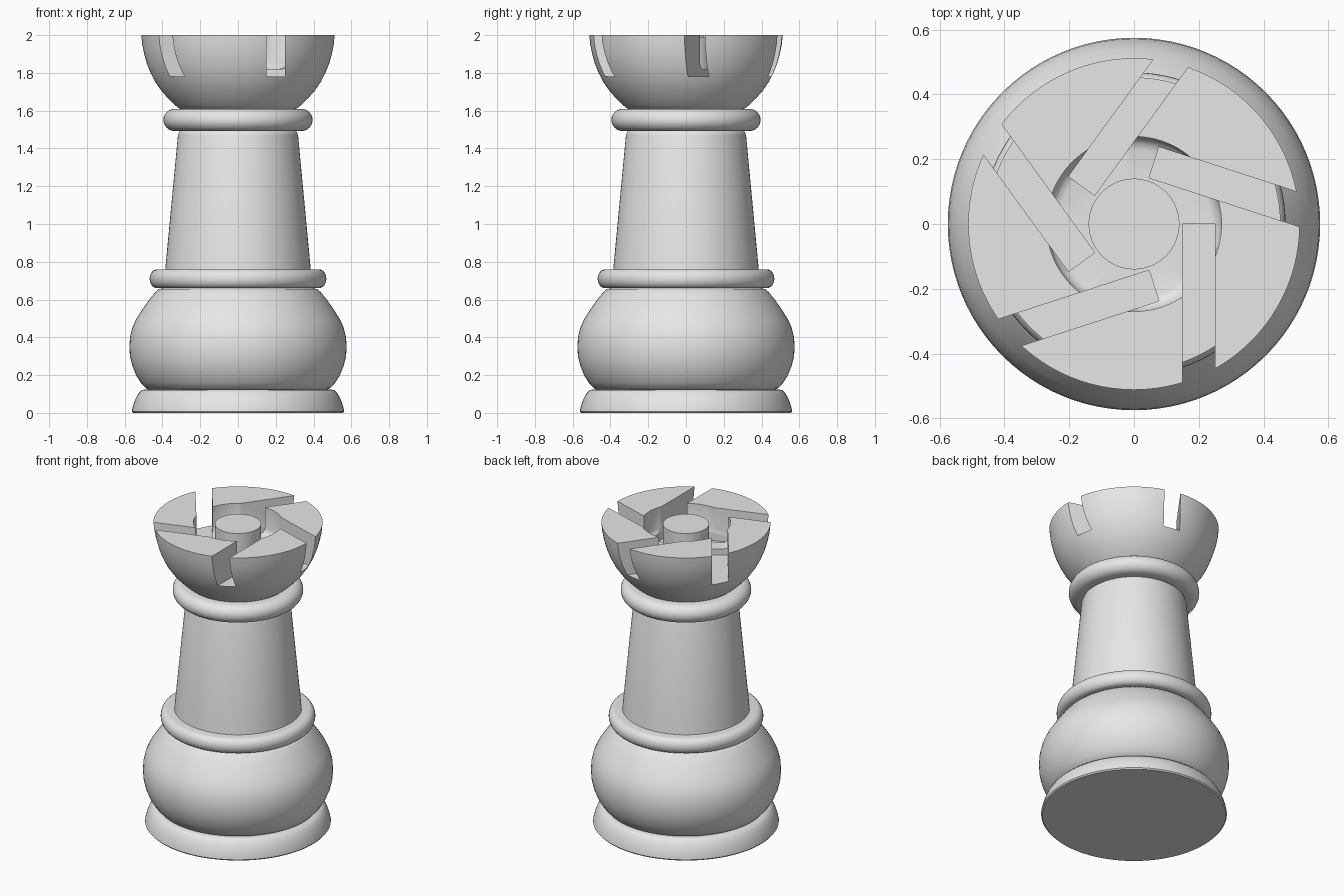
import bpy
import bmesh
from math import cos, sin, pi, radians
from mathutils import Matrix, Vector

if "Cube" in bpy.data.objects:
    bpy.data.objects.remove(bpy.data.objects["Cube"], do_unlink=True)

grey = bpy.data.materials.new("light_grey")
grey.use_nodes = True
grey.diffuse_color = (0.8, 0.8, 0.8, 1)
grey.node_tree.nodes["Principled BSDF"].inputs["Base Color"].default_value = (0.8, 0.8, 0.8, 1)


def add_object(name, bm):
    bmesh.ops.recalc_face_normals(bm, faces=bm.faces)
    mesh = bpy.data.meshes.new(name)
    bm.to_mesh(mesh)
    bm.free()
    mesh.materials.append(grey)
    obj = bpy.data.objects.new(name, mesh)
    bpy.context.collection.objects.link(obj)
    return obj


def smooth(obj):
    bpy.ops.object.select_all(action='DESELECT')
    obj.select_set(True)
    bpy.context.view_layer.objects.active = obj
    bpy.ops.object.shade_smooth_by_angle(angle=radians(35))


def lathe(name, profile):
    """Revolve (radius, height) points, closed to the axis at both ends."""
    points = [(0, profile[0][1])] + profile + [(0, profile[-1][1])]
    bm = bmesh.new()
    verts = [bm.verts.new((r, 0, z)) for r, z in points]
    edges = [bm.edges.new(pair) for pair in zip(verts, verts[1:])]
    bmesh.ops.spin(bm, geom=verts + edges, cent=(0, 0, 0), axis=(0, 0, 1),
                   angle=2 * pi, steps=96)
    bmesh.ops.remove_doubles(bm, verts=bm.verts, dist=0.0005)
    return add_object(name, bm)


def rounded(outer, low, high, radius):
    """Half-round edge profile for a collar."""
    arc = [i * pi / 12 for i in range(-6, 7)]
    half = (high - low) / 2
    return [(outer - radius + radius * cos(a), (low + high) / 2 + half * sin(a)) for a in arc]


# Foot, belly, collars and tapered stem
smooth(lathe("foot", [(0.555, 0), (0.562, 0.008), (0.56, 0.02), (0.552, 0.05), (0.54, 0.08),
                      (0.525, 0.105), (0.51, 0.12), (0.49, 0.125)]))
smooth(lathe("belly", [(0.475, 0.125), (0.49, 0.132), (0.515, 0.16), (0.54, 0.2), (0.56, 0.25),
                       (0.572, 0.3), (0.575, 0.35), (0.572, 0.4), (0.56, 0.45), (0.54, 0.495),
                       (0.505, 0.55), (0.47, 0.6), (0.437, 0.64), (0.42, 0.655), (0.4, 0.66)]))
smooth(lathe("lower_collar", rounded(0.468, 0.66, 0.76, 0.04)))
smooth(lathe("stem", [(0.387, 0.74), (0.318, 1.47), (0.313, 1.485), (0.3, 1.495)]))
smooth(lathe("upper_collar", rounded(0.395, 1.492, 1.61, 0.06)))

# Turret cup with a hollow and a central post
cup = lathe("turret_cup", [(0.295, 1.605), (0.312, 1.612), (0.335, 1.63), (0.365, 1.66),
                           (0.402, 1.7), (0.437, 1.75), (0.463, 1.8), (0.483, 1.85),
                           (0.497, 1.9), (0.507, 1.95), (0.512, 2.0),
                           (0.27, 2.0), (0.27, 1.86), (0.262, 1.838), (0.248, 1.825), (0.23, 1.82),
                           (0.14, 1.82), (0.14, 1.99)])

# Five offset slots swirling around the cup
bm = bmesh.new()
slot = Matrix.Translation(Vector((0.2, -0.35, 1.94))) @ Matrix.Diagonal((0.1, 0.7, 0.32, 1))
for i in range(5):
    bmesh.ops.create_cube(bm, size=1, matrix=Matrix.Rotation(i * 2 * pi / 5, 4, 'Z') @ slot)
cutter = add_object("slot_cutter", bm)
cutter.hide_render = True

cut = cup.modifiers.new("slots", 'BOOLEAN')
cut.operation = 'DIFFERENCE'
cut.solver = 'EXACT'
cut.object = cutter
bpy.ops.object.select_all(action='DESELECT')
cup.select_set(True)
bpy.context.view_layer.objects.active = cup
bpy.ops.object.modifier_apply(modifier=cut.name)
bpy.data.objects.remove(cutter, do_unlink=True)
smooth(cup)
